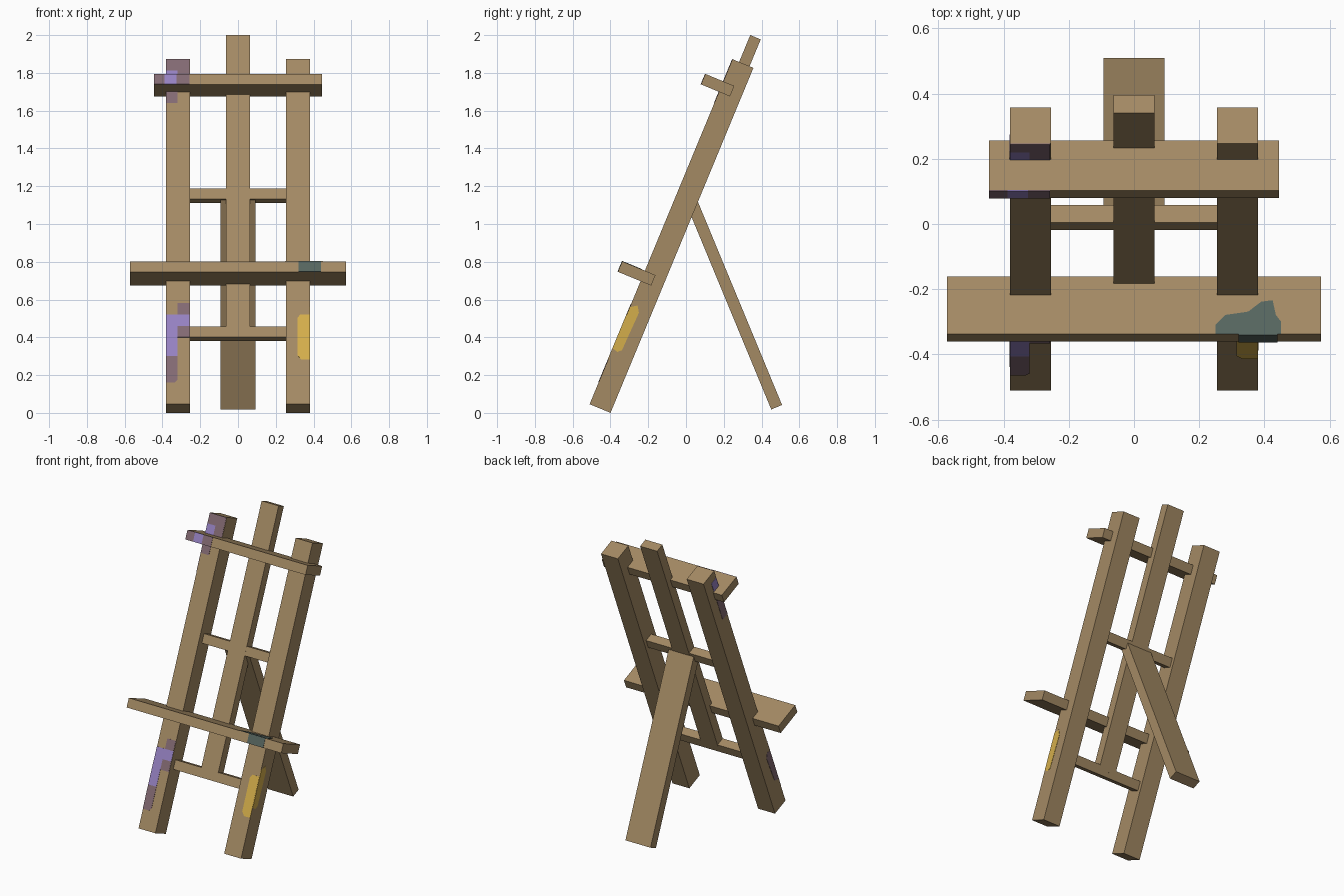
import bpy, bmesh, math
from mathutils import Matrix, Vector

cube = bpy.data.objects.get("Cube")
if cube:
    bpy.data.objects.remove(cube, do_unlink=True)

TILT = math.radians(22.5)
# Local axes: x across, y through the frame thickness (back is +), z up along the legs
FRAME = Matrix.Translation((0, -0.455, 0.023)) @ Matrix.Rotation(-TILT, 4, 'X')
STRUT = Matrix.Translation((0, 0.48, 0.03)) @ Matrix.Rotation(TILT, 4, 'X')


def material(name, r, g, b):
    lin = [((c / 255 + 0.055) / 1.055) ** 2.4 for c in (r, g, b)] + [1]
    m = bpy.data.materials.new(name)
    m.use_nodes = True
    m.diffuse_color = lin
    bsdf = m.node_tree.nodes["Principled BSDF"]
    bsdf.inputs["Base Color"].default_value = lin
    bsdf.inputs["Roughness"].default_value = 0.8
    return m


WOOD = material("wood", 164, 138, 100)
PURPLE = material("purple_paint", 150, 130, 194)
MAUVE = material("mauve_paint", 131, 106, 115)
YELLOW = material("yellow_paint", 212, 174, 75)
TEAL = material("teal_paint", 86, 101, 95)


def finish(name, bm, mat, matrix):
    bmesh.ops.recalc_face_normals(bm, faces=bm.faces)
    mesh = bpy.data.meshes.new(name)
    bm.to_mesh(mesh)
    bm.free()
    mesh.materials.append(mat)
    obj = bpy.data.objects.new(name, mesh)
    obj.matrix_world = matrix
    bpy.context.collection.objects.link(obj)
    return obj


def beam(name, x, y, z, matrix=FRAME):
    """Box beam from (min, max) ranges along each local axis."""
    bm = bmesh.new()
    size = [b - a for a, b in (x, y, z)]
    mid = [(a + b) / 2 for a, b in (x, y, z)]
    bmesh.ops.create_cube(bm, size=1, matrix=Matrix.Translation(mid) @ Matrix.Diagonal((*size, 1)))
    return finish(name, bm, WOOD, matrix)


def splash(name, mat, axis, level, side, pts):
    """Thin paint plate lying on the plane axis = level, facing side (+1 or -1)."""
    bm = bmesh.new()
    verts = []
    for p in pts:
        co = list(p)
        co.insert(axis, level - 0.002 * side)
        verts.append(bm.verts.new(co))
    face = bm.faces.new(verts)
    new = bmesh.ops.extrude_face_region(bm, geom=[face])["geom"]
    push = Vector((0, 0, 0))
    push[axis] = 0.004 * side
    bmesh.ops.translate(bm, vec=push, verts=[g for g in new if isinstance(g, bmesh.types.BMVert)])
    return finish(name, bm, mat, FRAME)


def rect(a0, a1, b0, b1):
    return [(a0, b0), (a1, b0), (a1, b1), (a0, b1)]


# Front legs
for label, s in (("left", 1), ("right", -1)):
    beam(label + "_front_leg", sorted((0.255 * s, 0.38 * s)), (-0.06, 0.06), (0, 1.977))

# Centre post and the two rungs between the legs
beam("centre_post", (-0.063, 0.063), (-0.022, 0.038), (0.435, 2.131))
for label, z in (("lower", 0.432), ("upper", 1.222)):
    beam(label + "_rung", (-0.257, 0.257), (-0.0215, 0.0375), (z - 0.03, z + 0.03))

# Canvas shelf and top bar
beam("canvas_shelf", (-0.573, 0.573), (-0.19, 0.001), (0.705, 0.765))
beam("top_bar", (-0.445, 0.445), (-0.163, 0.003), (1.79, 1.85))

# Rear strut
beam("rear_strut", (-0.093, 0.093), (-0.031, 0.031), (0, 1.215), STRUT)

# Purple and mauve paint low on the right leg
splash("low_purple_paint", PURPLE, 1, -0.06, -1,
       [(-0.38, 0.275), (-0.32, 0.275), (-0.32, 0.448), (-0.257, 0.448), (-0.257, 0.513), (-0.38, 0.513)])
splash("low_mauve_paint", MAUVE, 1, -0.06, -1,
       [(-0.38, 0.123), (-0.335, 0.123), (-0.32, 0.14), (-0.32, 0.275), (-0.38, 0.275)])
splash("mid_mauve_paint", MAUVE, 1, -0.06, -1, rect(-0.32, -0.257, 0.383, 0.448))
splash("high_mauve_paint", MAUVE, 1, -0.06, -1, rect(-0.32, -0.257, 0.513, 0.578))
splash("low_side_mauve_paint", MAUVE, 0, -0.38, -1,
       [(-0.06, 0.19), (-0.02, 0.21), (-0.01, 0.41), (-0.03, 0.44), (-0.06, 0.43)])

# Purple and mauve paint around the top of the right leg
splash("leg_top_mauve_paint", MAUVE, 1, -0.06, -1,
       [(-0.32, 1.85), (-0.257, 1.85), (-0.257, 1.977), (-0.38, 1.977), (-0.38, 1.91), (-0.32, 1.91)])
splash("leg_top_purple_paint", PURPLE, 1, -0.06, -1, rect(-0.38, -0.32, 1.85, 1.91))
splash("under_bar_mauve_paint", MAUVE, 1, -0.06, -1, rect(-0.38, -0.32, 1.725, 1.79))
splash("leg_side_mauve_paint", MAUVE, 0, -0.38, -1, rect(-0.06, -0.005, 1.61, 1.79))
splash("leg_side_purple_paint", PURPLE, 0, -0.38, -1, rect(-0.06, -0.005, 1.85, 1.92))
for label, mat, x0, x1 in (("outer_mauve", MAUVE, -0.445, -0.388),
                           ("purple", PURPLE, -0.388, -0.325),
                           ("inner_mauve", MAUVE, -0.325, -0.257)):
    splash("bar_" + label + "_paint", mat, 1, -0.163, -1, rect(x0, x1, 1.79, 1.85))

# Yellow paint wrapping the outer edge of the left leg
splash("front_yellow_paint", YELLOW, 1, -0.06, -1,
       [(0.38, 0.255), (0.335, 0.255), (0.315, 0.28), (0.315, 0.495), (0.33, 0.513), (0.38, 0.513)])
splash("side_yellow_paint", YELLOW, 0, 0.38, 1,
       [(-0.06, 0.32), (-0.03, 0.312), (-0.011, 0.33), (-0.004, 0.547), (-0.025, 0.58), (-0.06, 0.556)])

# Teal paint over the front of the shelf
splash("shelf_top_teal_paint", TEAL, 2, 0.765, 1,
       [(0.25, -0.19), (0.25, -0.159), (0.28, -0.127), (0.35, -0.116), (0.39, -0.083),
        (0.425, -0.078), (0.435, -0.127), (0.45, -0.148), (0.45, -0.19)])
splash("shelf_front_teal_paint", TEAL, 1, -0.19, -1, rect(0.32, 0.44, 0.705, 0.765))
